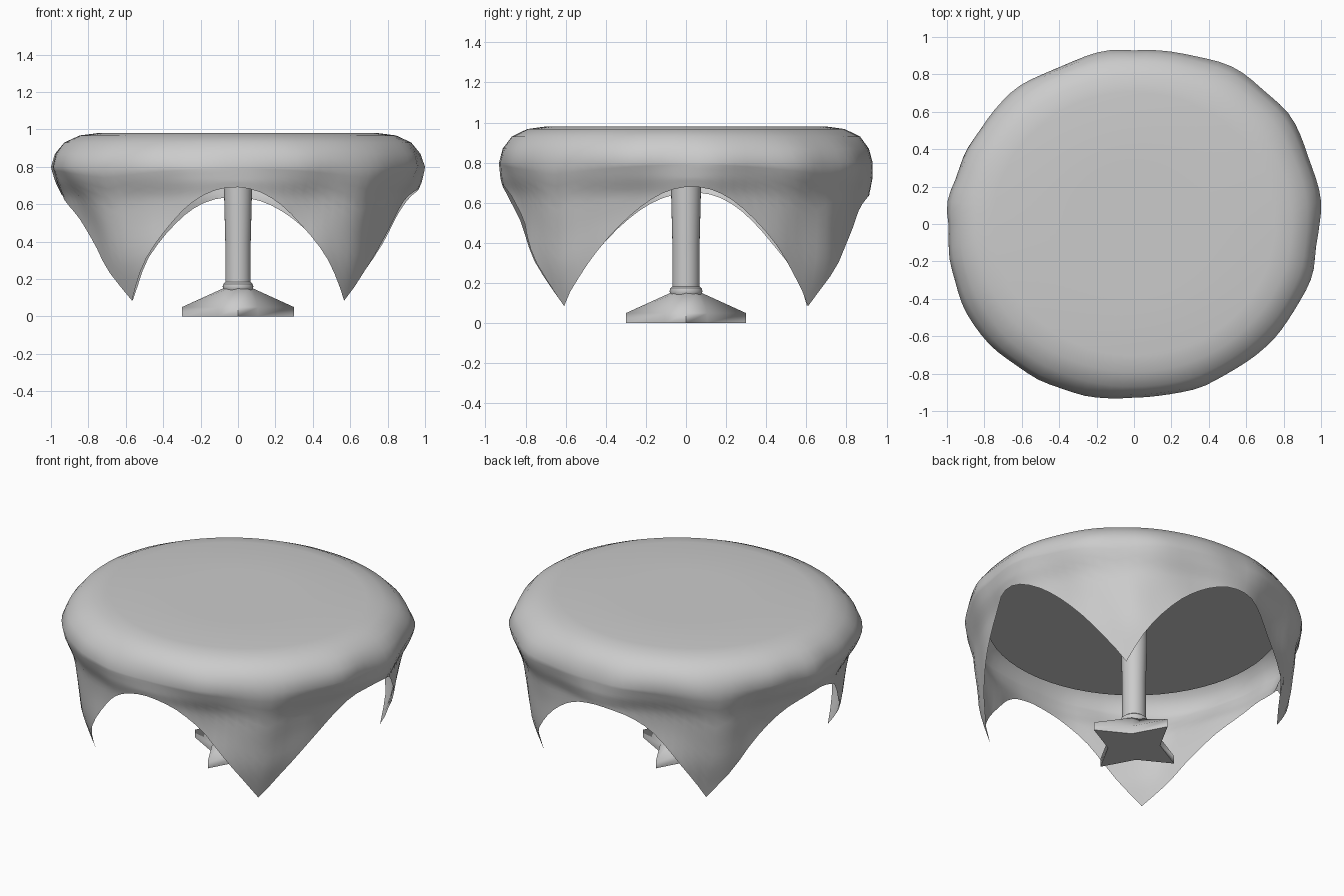
import bpy, bmesh
from math import sin, cos, pi
from mathutils import Vector, noise

if "Cube" in bpy.data.objects:
    bpy.data.objects.remove(bpy.data.objects["Cube"])

def add_mesh(name, bm, angle=0.6):
    bmesh.ops.recalc_face_normals(bm, faces=bm.faces)
    me = bpy.data.meshes.new(name)
    bm.to_mesh(me)
    bm.free()
    ob = bpy.data.objects.new(name, me)
    bpy.context.collection.objects.link(ob)
    bpy.context.view_layer.objects.active = ob
    ob.select_set(True)
    bpy.ops.object.shade_smooth_by_angle(angle=angle)
    ob.select_set(False)
    return ob

def loft(bm, rings):
    loops = [[bm.verts.new(p) for p in ring] for ring in rings]
    n = len(loops[0])
    for a, b in zip(loops, loops[1:]):
        for i in range(n):
            bm.faces.new((a[i], a[(i + 1) % n], b[(i + 1) % n], b[i]))
    return loops

def lathe(name, profile, n):
    bm = bmesh.new()
    loops = loft(bm, [[(r * cos(2 * pi * i / n), r * sin(2 * pi * i / n), z)
                       for i in range(n)] for r, z in profile])
    bm.faces.new(loops[0])
    bm.faces.new(loops[-1])
    return add_mesh(name, bm)

# Tablecloth: square cloth draped over a round top, four hanging corners
DROP = [(0.98, 0.73), (0.968, 0.82), (0.93, 0.90), (0.87, 0.945), (0.80, 0.962),
        (0.72, 0.94), (0.64, 0.905), (0.5, 0.89), (0.3, 0.875), (0.08, 0.825)]

def drop_radius(z):
    for (z0, r0), (z1, r1) in zip(DROP, DROP[1:]):
        if z >= z1:
            return r0 + (r1 - r0) * (z0 - z) / (z0 - z1)
    return DROP[-1][1]

def cloth_point(a, z):
    r = drop_radius(z)
    fall = min(1, max(0, (0.98 - z) / 0.2))
    low = min(1, max(0, (0.8 - z) / 0.7))          # 0 at the bulge, 1 at the tips
    r += fall * 0.025 * noise.noise(Vector((cos(a) * 4, sin(a) * 4, z * 2.5)))
    r += 0.045 * max(0, sin(2 * a)) * fall * (1 - low)   # cloth bias on one diagonal
    r += 0.03 * cos(8 * a) * min(1, 2.5 * low) * (1 - low)  # folds beside each corner
    return (r * cos(a) * (1.03 - 0.06 * low), r * sin(a) * (0.965 + 0.075 * low), z)

N = 96
angles = [2 * pi * i / N for i in range(N)]
hems = [0.085 + 0.58 * abs(cos(2 * a))
        + 0.03 * abs(cos(2 * a)) * sin(3 * a + 0.5) for a in angles]
rings = [[(r * cos(a) * 1.03, r * sin(a) * 0.965, 0.98) for a in angles]
         for r in (0.35, 0.73)]
rings += [[cloth_point(a, z) for a in angles] for z in (0.968, 0.93, 0.87, 0.80)]
for k in range(1, 13):
    rings.append([cloth_point(a, 0.80 + (h - 0.80) * k / 12) for a, h in zip(angles, hems)])
bm = bmesh.new()
loops = loft(bm, rings)
bm.faces.new(loops[0])
cloth = add_mesh("tablecloth", bm, 1.2)
half = max(abs(v.co.x) for v in cloth.data.vertices)
for v in cloth.data.vertices:
    v.co.x /= half

# Round table top, pole and collar
lathe("table_top", [(0.85, 0.83), (0.85, 0.91)], 64)
lathe("pole", [(0.068, 0.1), (0.068, 0.4), (0.075, 0.68), (0.075, 0.84)], 32)
lathe("collar", [(0.07, 0.13), (0.078, 0.145), (0.082, 0.16), (0.078, 0.175), (0.066, 0.185)], 32)

# Four-pointed star foot
def star(tip, valley, z):
    return [((tip if i % 2 == 0 else valley) * cos(pi * i / 4),
             (tip if i % 2 == 0 else valley) * sin(pi * i / 4), z) for i in range(8)]

bm = bmesh.new()
loops = loft(bm, [star(0.3, 0.15, 0), star(0.3, 0.15, 0.05), star(0.08, 0.075, 0.15)])
bm.faces.new(loops[0])
bm.faces.new(loops[-1])
add_mesh("star_foot", bm, 1.3)
